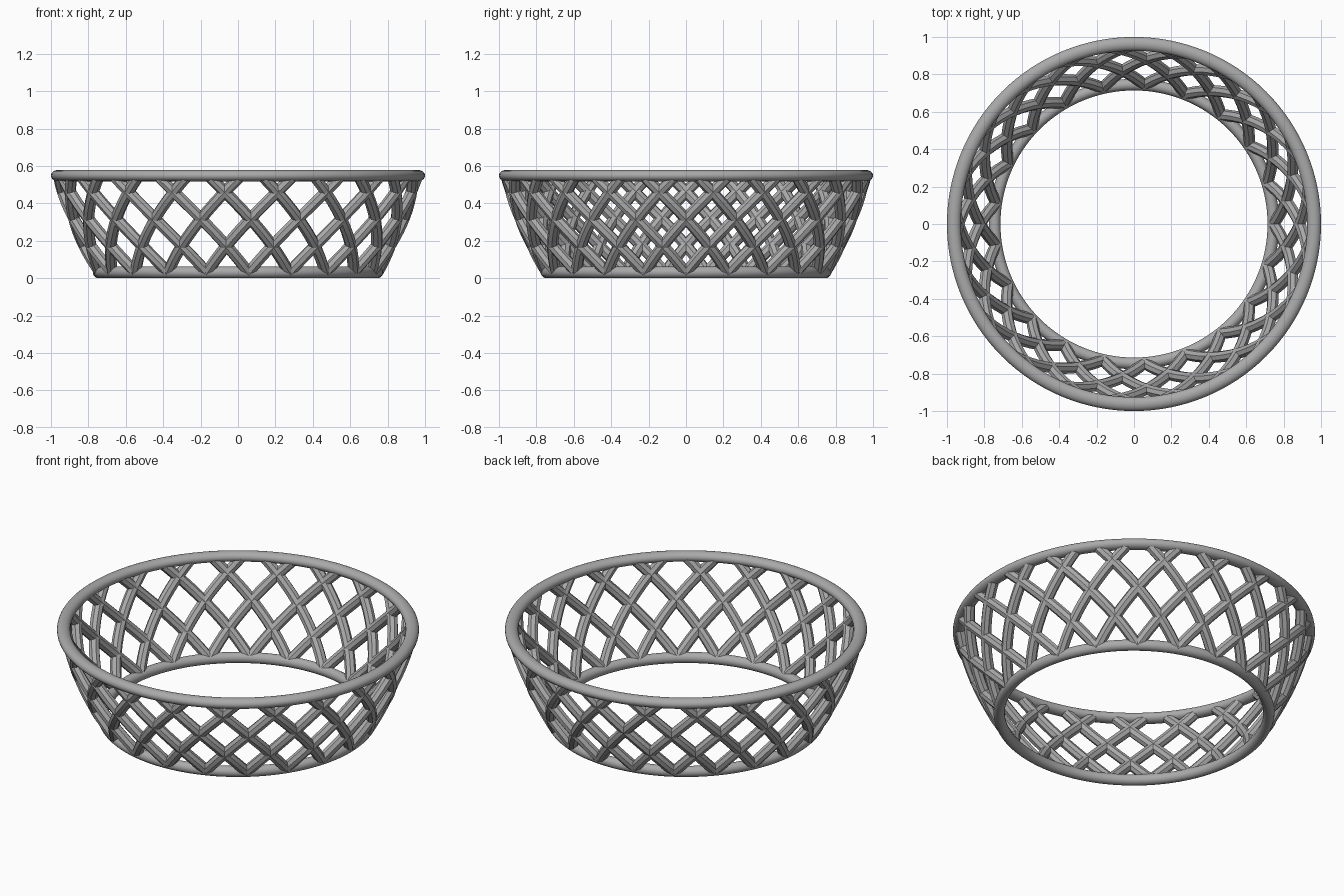
import bpy
import math

cube = bpy.data.objects.get("Cube")
if cube:
    bpy.data.objects.remove(cube, do_unlink=True)

STRANDS = 21                  # strands in each winding direction
TWIST = math.radians(31)      # turn of a strand from base to rim
LOW, HIGH = 0.03, 0.55        # strand end heights
BASE_R, RIM_R = 0.745, 0.962  # radii of the wall centre line
STEPS = 14

grey = bpy.data.materials.new("plain grey")
grey.use_nodes = True
grey.diffuse_color = (0.4, 0.4, 0.4, 1)
grey.node_tree.nodes["Principled BSDF"].inputs["Base Color"].default_value = grey.diffuse_color


def wall_radius(t):
    """Bowl profile, gently bulging outward."""
    return BASE_R + (RIM_R - BASE_R) * (1.4 * t - 0.4 * t * t)


def ring(name, radius, thick, height, z):
    """Round hoop with an oval cross-section."""
    bpy.ops.mesh.primitive_torus_add(major_radius=radius, minor_radius=thick,
                                     major_segments=128, minor_segments=20,
                                     location=(0, 0, z))
    obj = bpy.context.object
    obj.name = name
    obj.scale.z = height / thick
    bpy.ops.object.transform_apply(location=False, rotation=False, scale=True)
    bpy.ops.object.shade_smooth_by_angle()
    obj.data.materials.append(grey)


def lattice(name, direction):
    """All strands winding one way around the wall."""
    curve = bpy.data.curves.new(name, "CURVE")
    curve.dimensions = "3D"
    curve.bevel_depth = 0.031
    curve.bevel_resolution = 2
    curve.use_fill_caps = True
    for k in range(STRANDS):
        start = math.tau * k / STRANDS
        spline = curve.splines.new("POLY")
        spline.points.add(STEPS)
        for i, point in enumerate(spline.points):
            t = i / STEPS
            angle = start + direction * TWIST * t
            r = wall_radius(t)
            point.co = (r * math.cos(angle), r * math.sin(angle),
                        LOW + (HIGH - LOW) * t, 1)
    obj = bpy.data.objects.new(name, curve)
    bpy.context.collection.objects.link(obj)
    bpy.ops.object.select_all(action="DESELECT")
    obj.select_set(True)
    bpy.context.view_layer.objects.active = obj
    bpy.ops.object.convert(target="MESH")
    obj = bpy.context.object
    obj.name = name
    bpy.ops.object.shade_smooth_by_angle()
    obj.data.materials.clear()
    obj.data.materials.append(grey)
    # Keep strand ends from poking below the base
    for v in obj.data.vertices:
        v.co.z = max(v.co.z, 0.004)


# Hoops at top and bottom
ring("rim_ring", 0.963, 0.037, 0.03, 0.548)
ring("base_ring", 0.745, 0.031, 0.031, 0.031)

# Crossing strands of the open wall
lattice("left_winding_strands", 1)
lattice("right_winding_strands", -1)
